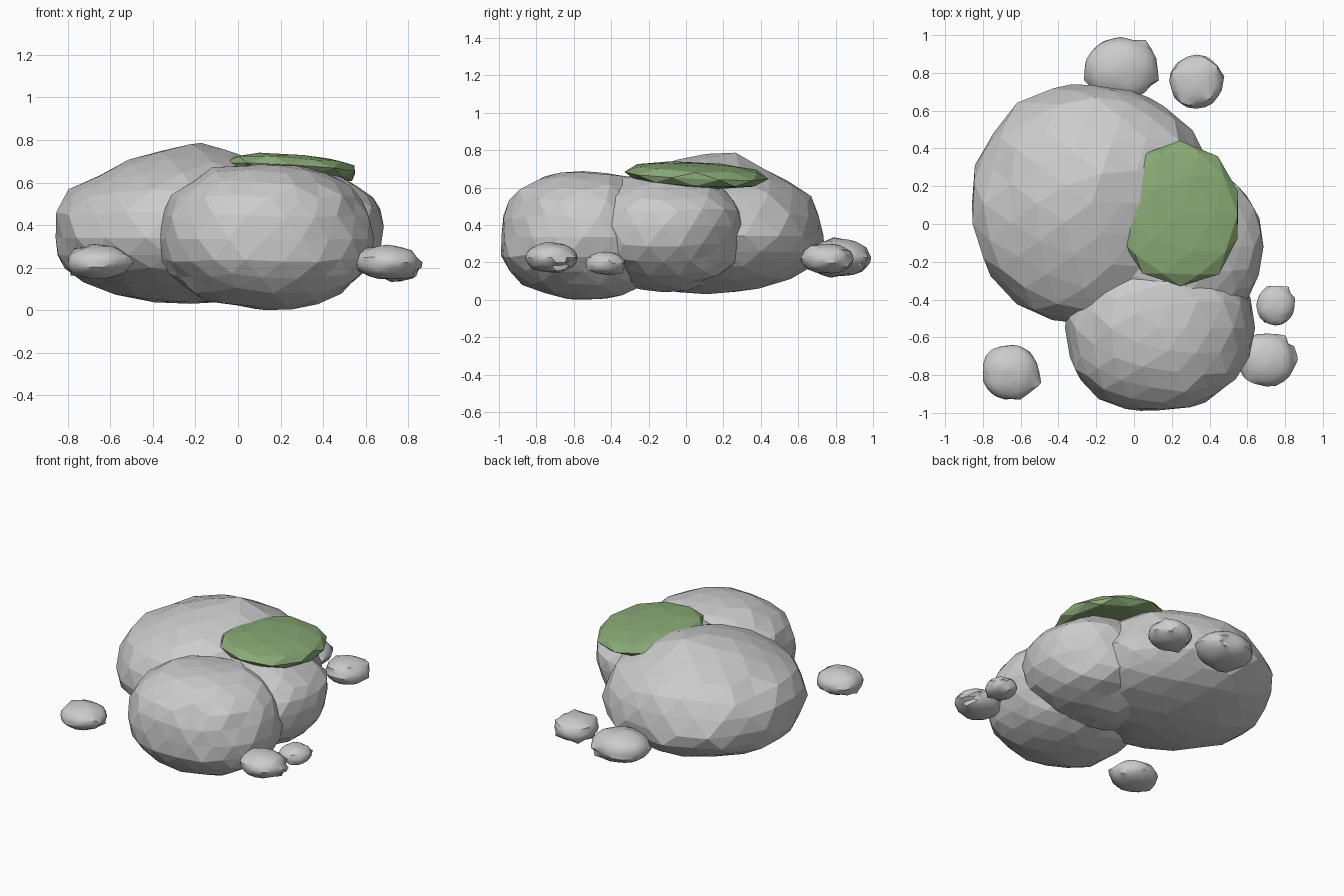
import bpy, bmesh, math, random
from mathutils import Vector, Euler, noise

if "Cube" in bpy.data.objects:
    bpy.data.objects.remove(bpy.data.objects["Cube"])

random.seed(4)


def spow(v, e):
    return math.copysign(abs(v) ** e, v)


def blob(name, centre, radii, down=None, detail=3, lump=0.03, jitter=0.01,
         square=1.0, spikes=0, tilt=(0, 0, 0), smooth=False, peak=None):
    """Faceted stone: squashed icosphere with separate upper and lower heights."""
    bm = bmesh.new()
    bmesh.ops.create_icosphere(bm, subdivisions=detail, radius=1)
    rx, ry, up = radii
    down = down or up
    rot = Euler(tilt)
    c = Vector(centre)
    spiky = set(random.sample(range(len(bm.verts)), spikes))
    for i, v in enumerate(bm.verts):
        d = v.co.normalized()
        n = noise.noise(d * 2.2 + c * 5)
        k = 1 + lump * n * 2 + random.uniform(-jitter, jitter)
        if i in spiky:
            k += random.uniform(0.08, 0.16)
        p = Vector((spow(d.x, square) * rx, spow(d.y, square) * ry,
                    spow(d.z, square) * (up if d.z > 0 else down))) * k
        p.rotate(rot)
        v.co = p + c
        if peak and d.z > 0:
            r = math.hypot(v.co.x - peak[0], v.co.y - peak[1])
            v.co.z += peak[2] * max(0, 1 - r / 0.25)
        v.co.z = max(v.co.z, 0)
    me = bpy.data.meshes.new(name)
    bm.to_mesh(me)
    bm.free()
    ob = bpy.data.objects.new(name, me)
    bpy.context.collection.objects.link(ob)
    if smooth:
        bpy.ops.object.select_all(action='DESELECT')
        ob.select_set(True)
        bpy.context.view_layer.objects.active = ob
        bpy.ops.object.shade_smooth_by_angle(angle=math.radians(30))
    return ob


# Three merged boulders
blob("main_boulder", (-0.225, 0.11, 0.34), (0.65, 0.64, 0.415), 0.31,
     lump=0.02, jitter=0.018, square=0.98, peak=(-0.19, 0.23, 0.06))
blob("right_boulder", (0.2, -0.12, 0.395), (0.48, 0.44, 0.28), 0.35,
     jitter=0.018, square=0.92)
blob("front_boulder", (0.13, -0.55, 0.335), (0.50, 0.445, 0.36), 0.335,
     lump=0.02, jitter=0.025, square=0.9)

# Moss cap lying on top
moss = blob("moss_patch", (0.245, 0.05, 0.665), (0.33, 0.38, 0.07), detail=2,
            lump=0.03, jitter=0.02, square=0.92, tilt=(-0.05, 0.06, 0))
mat = bpy.data.materials.new("moss_green")
mat.diffuse_color = (0.25, 0.40, 0.18, 1)
mat.use_nodes = True
mat.node_tree.nodes["Principled BSDF"].inputs["Base Color"].default_value = mat.diffuse_color
moss.data.materials.append(mat)

# Small stones around the base
pebbles = [
    ((-0.07, 0.82, 0.225), (0.19, 0.165, 0.10)),
    ((0.33, 0.755, 0.22), (0.14, 0.14, 0.08)),
    ((-0.655, -0.785, 0.225), (0.15, 0.145, 0.08)),
    ((0.70, -0.72, 0.225), (0.15, 0.14, 0.08)),
    ((0.75, -0.43, 0.195), (0.10, 0.105, 0.06)),
]
for i, (c, r) in enumerate(pebbles):
    blob(f"small_stone_{i + 1}", c, r, detail=3, lump=0.04, jitter=0.01,
         square=0.95, spikes=9, smooth=True)
